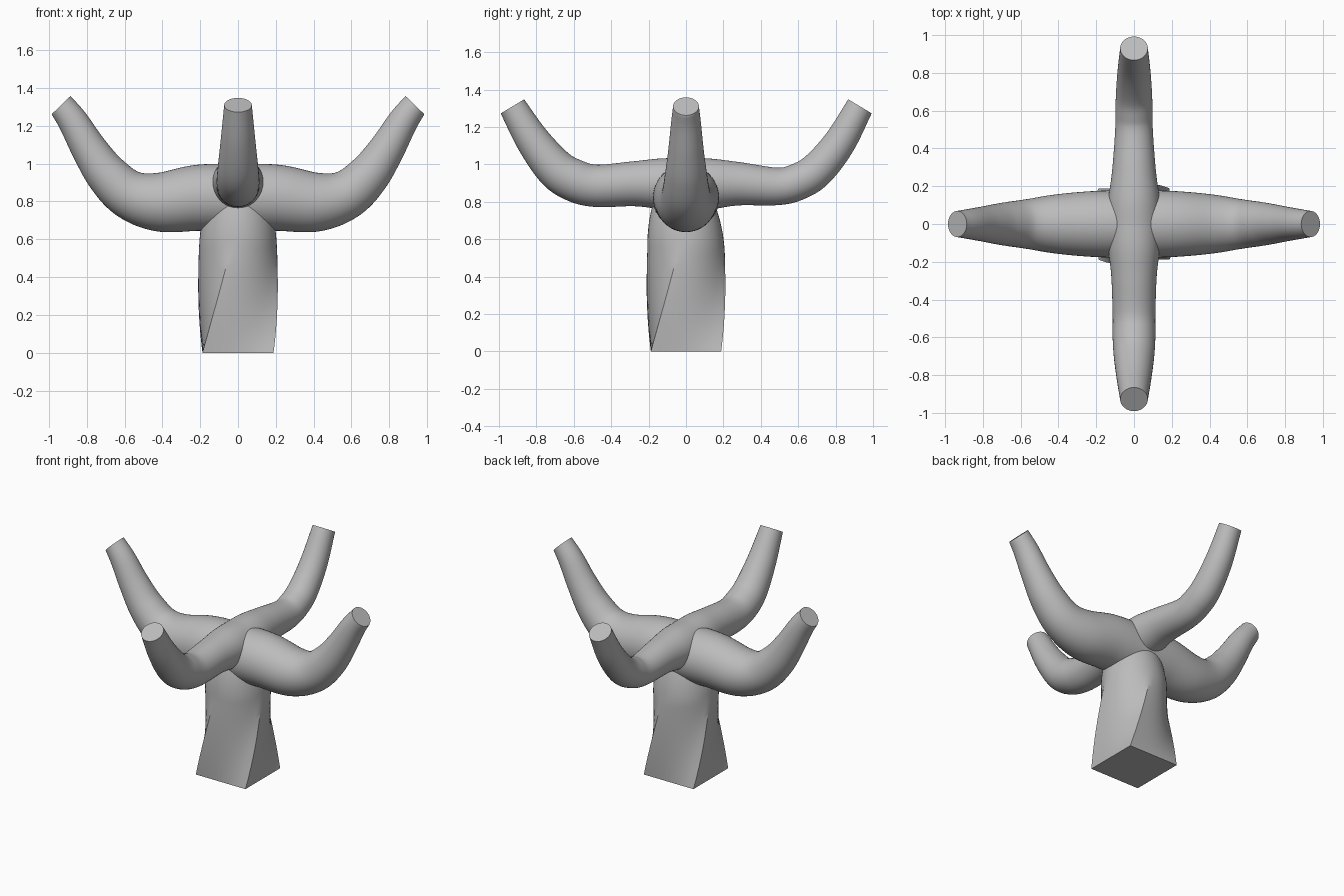
import bpy
import bmesh
import math
from mathutils import Vector

cube = bpy.data.objects.get("Cube")
if cube:
    bpy.data.objects.remove(cube, do_unlink=True)

SIDES = 48

grey = bpy.data.materials.new("plain grey")
grey.use_nodes = True
colour = (0.5, 0.5, 0.5, 1)
grey.diffuse_color = colour
grey.node_tree.nodes["Principled BSDF"].inputs["Base Color"].default_value = colour


def skin(name, rings):
    """Bridge rings of points into a capped tube."""
    bm = bmesh.new()
    loops = [[bm.verts.new(p) for p in ring] for ring in rings]
    for low, high in zip(loops, loops[1:]):
        for i in range(SIDES):
            j = (i + 1) % SIDES
            bm.faces.new((low[i], low[j], high[j], high[i]))
    bm.faces.new(loops[0][::-1])
    bm.faces.new(loops[-1])
    bmesh.ops.recalc_face_normals(bm, faces=bm.faces)
    mesh = bpy.data.meshes.new(name)
    bm.to_mesh(mesh)
    bm.free()
    mesh.materials.append(grey)
    obj = bpy.data.objects.new(name, mesh)
    bpy.context.collection.objects.link(obj)
    bpy.ops.object.select_all(action="DESELECT")
    obj.select_set(True)
    bpy.context.view_layer.objects.active = obj
    bpy.ops.object.shade_smooth_by_angle(angle=math.radians(30))
    return obj


def spline(points, steps=8):
    """Catmull-Rom samples through the given points."""
    pts = [Vector(p) for p in points]
    pts = [2 * pts[0] - pts[1]] + pts + [2 * pts[-1] - pts[-2]]
    out = []
    for a, b, c, d in zip(pts, pts[1:], pts[2:], pts[3:]):
        for k in range(steps):
            t = k / steps
            out.append(0.5 * (2 * b + (c - a) * t + (2 * a - 5 * b + 4 * c - d) * t**2
                              + (3 * b - a - 3 * c + d) * t**3))
    return out + [pts[-2]]


def branch(name, heading, profile, tip_angle):
    """Sweep circles along a path of (distance, height, radius)."""
    out = Vector(heading)
    up = Vector((0, 0, 1))
    side = up.cross(out)
    path = spline(profile)
    rings = []
    for i, (d, z, r) in enumerate(path):
        a, b = path[max(i - 1, 0)], path[min(i + 1, len(path) - 1)]
        slope = math.atan2(b[1] - a[1], b[0] - a[0])
        if i == len(path) - 1:
            slope = math.radians(tip_angle)
        across = up * math.cos(slope) - out * math.sin(slope)
        rings.append([out * d + up * z + r * (side * math.cos(t) + across * math.sin(t))
                      for t in (math.tau * k / SIDES for k in range(SIDES))])
    skin(name, rings)


# Trunk: square foot twisting into a round top
rings = []
LEVELS = 28
for n in range(LEVELS + 1):
    z = 0.84 * n / LEVELS
    blend = min(1, z / 0.58)
    twist = math.radians(62) * z
    narrow = max(0, z - 0.55)
    radius = 0.205 - 0.7 * narrow**2
    ring = []
    for k in range(SIDES):
        a = math.tau * k / SIDES
        square = 0.188 / max(abs(math.cos(a)), abs(math.sin(a)))
        r = square * (1 - blend) + radius * blend
        ring.append((r * math.cos(a + twist), r * math.sin(a + twist) - 0.05 * narrow, z))
    rings.append(ring)
skin("trunk", rings)

# Thick side branches
thick = [(-0.02, 0.82, 0.178), (0.2, 0.82, 0.175), (0.41, 0.797, 0.157), (0.57, 0.835, 0.131),
         (0.69, 0.94, 0.113), (0.785, 1.075, 0.095), (0.87, 1.22, 0.08), (0.935, 1.31, 0.069)]
for name, x in (("left_branch", 1), ("right_branch", -1)):
    branch(name, (x, 0, 0), thick, 46)

# Thinner front and back branches
front = [(0, 0.888, 0.143), (0.13, 0.896, 0.136), (0.28, 0.896, 0.12), (0.48, 0.885, 0.113),
         (0.6, 0.915, 0.113), (0.7, 0.98, 0.107), (0.82, 1.13, 0.091), (0.928, 1.31, 0.073)]
back = [(0, 0.888, 0.143), (0.13, 0.895, 0.136), (0.28, 0.896, 0.116), (0.49, 0.882, 0.1),
        (0.6, 0.908, 0.098), (0.7, 0.97, 0.095), (0.82, 1.115, 0.086), (0.93, 1.31, 0.073)]
branch("front_branch", (0, -1, 0), front, 59)
branch("back_branch", (0, 1, 0), back, 59)
